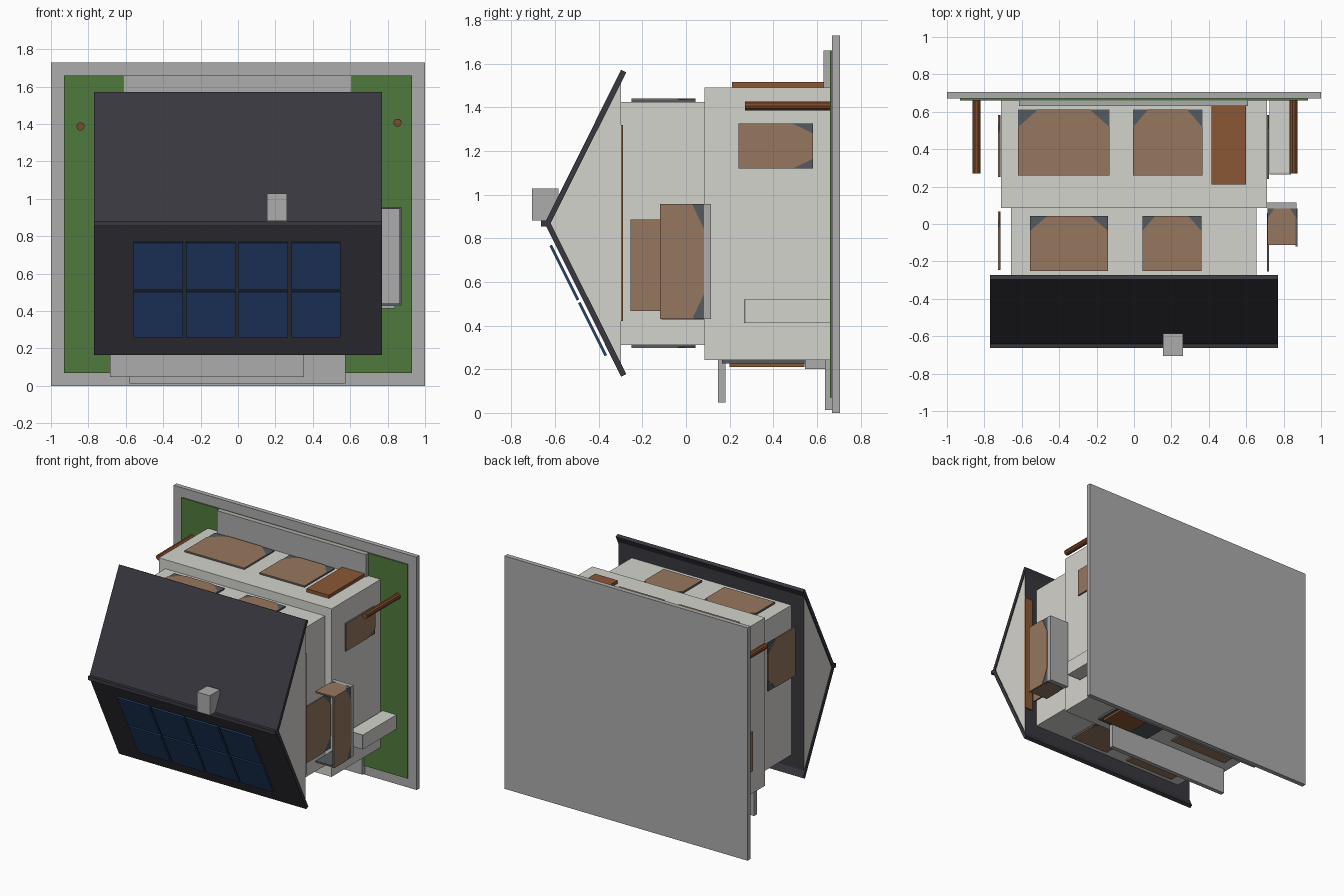
import bpy, bmesh, math
from mathutils import Vector

if "Cube" in bpy.data.objects:
    bpy.data.objects.remove(bpy.data.objects["Cube"])


def mat(name, r, g, b):
    m = bpy.data.materials.new(name)
    lin = [((c / 255 + 0.055) / 1.055) ** 2.4 for c in (r, g, b)]
    m.diffuse_color = (*lin, 1)
    m.use_nodes = True
    m.node_tree.nodes["Principled BSDF"].inputs["Base Color"].default_value = m.diffuse_color
    return m


WALL = mat("wall_cream", 212, 211, 205)
STONE = mat("stone_grey", 172, 172, 173)
GRASS = mat("grass_green", 80, 121, 60)
ROOF = mat("roof_charcoal", 56, 55, 62)
PANE = mat("pane_brown", 150, 119, 95)
GLASS = mat("glass_grey", 84, 91, 95)
WOOD = mat("door_wood", 138, 87, 52)
SOLAR = mat("solar_blue", 36, 66, 112)
TRUNK = mat("trunk_brown", 125, 74, 42)


def finish(name, bm, *mats):
    bmesh.ops.recalc_face_normals(bm, faces=bm.faces)
    me = bpy.data.meshes.new(name)
    bm.to_mesh(me)
    bm.free()
    for m in mats:
        me.materials.append(m)
    ob = bpy.data.objects.new(name, me)
    bpy.context.collection.objects.link(ob)
    return ob


def prism(name, pts, offset, m):
    """Extrude a flat outline of 3D points by an offset vector."""
    bm = bmesh.new()
    f = bm.faces.new([bm.verts.new(p) for p in pts])
    r = bmesh.ops.extrude_face_region(bm, geom=[f])
    new = [v for v in r["geom"] if isinstance(v, bmesh.types.BMVert)]
    bmesh.ops.translate(bm, verts=new, vec=Vector(offset))
    # extrude_face_region drops the source cap only when it keeps a shell; make sure both caps exist
    bmesh.ops.holes_fill(bm, edges=[e for e in bm.edges if e.is_boundary], sides=0)
    return finish(name, bm, m)


def box(name, x, y, z, m):
    pts = [(x[0], y[0], z[0]), (x[1], y[0], z[0]), (x[1], y[1], z[0]), (x[0], y[1], z[0])]
    return prism(name, pts, (0, 0, z[1] - z[0]), m)


def window(name, axis, pos, side, u, y, t=0.012):
    """Grey plate with a brown pane whose two lower corners are cut off."""
    def at(a, b, d):
        return (pos + side * d, b, a) if axis == "x" else (a, b, pos + side * d)

    def off(d):
        return (side * d, 0, 0) if axis == "x" else (0, 0, side * d)

    (u0, u1), (y0, y1) = u, y
    c, k = 0.22 * (u1 - u0), 0.27 * (y1 - y0)
    back = [(u0, y0), (u1, y0), (u1, y1), (u0, y1)]
    front = [(u0, y0), (u1, y0), (u1, y1 - k), (u1 - c, y1), (u0 + c, y1), (u0, y1 - k)]
    prism(name + "_glass", [at(a, b, 0) for a, b in back], off(t - 0.004), GLASS)
    prism(name + "_pane", [at(a, b, t - 0.004) for a, b in front], off(0.004), PANE)


# plot: base slab, lawn and paths
box("base_slab", (-1, 1), (0.67, 0.705), (0, 1.73), STONE)
box("lawn", (-0.93, 0.93), (0.66, 0.67), (0.07, 1.66), GRASS)
box("rear_terrace", (-0.615, 0.61), (0.63, 0.66), (1.48, 1.66), STONE)
box("front_path", (-0.58, 0.575), (0.637, 0.669), (0.013, 0.25), STONE)
box("front_step", (0.0, 0.5), (0.545, 0.65), (0.2, 0.25), STONE)

# house body
box("lower_storey", (-0.71, 0.71), (0.085, 0.66), (0.243, 1.492), WALL)
box("upper_storey", (-0.658, 0.655), (-0.297, 0.085), (0.312, 1.425), WALL)
box("porch_canopy", (-0.685, 0.352), (0.147, 0.18), (0.047, 0.25), STONE)

# attic: cream gable ends, dark soffit
attic = prism("attic", [(-0.763, -0.297, 0.215), (-0.763, -0.297, 1.523), (-0.763, -0.62, 0.869)],
              (1.526, 0, 0), WALL)
attic.data.materials.append(ROOF)
for p in attic.data.polygons:
    p.material_index = 0 if abs(p.normal.x) > 0.5 else 1
box("eave_board", (0.7, 0.765), (-0.297, -0.288), (0.42, 1.32), WOOD)

# roof slopes, ridge, chimney
for s, name in ((1, "upper"), (-1, "lower")):
    prism("roof_slope_" + name,
          [(-0.77, yy, 0.869 + s * dz) for yy, dz in
           ((-0.62, 0), (-0.274, 0.691), (-0.297, 0.703), (-0.648, 0))], (1.54, 0, 0), ROOF)
box("ridge_cap", (-0.77, 0.77), (-0.664, -0.63), (0.855, 0.882), ROOF)
box("chimney", (0.155, 0.262), (-0.705, -0.585), (0.882, 1.028), STONE)

# solar panels standing just off the lower slope
for i in range(4):
    for j, (z0, z1) in enumerate(((0.265, 0.508), (0.52, 0.77))):
        x0 = -0.558 + i * 0.281
        y = [-0.362 - 0.5 * (z - 0.265) for z in (z0, z1)]
        prism(f"solar_panel_{i}_{j}",
              [(x0, y[0], z0), (x0 + 0.264, y[0], z0), (x0 + 0.264, y[1], z1), (x0, y[1], z1)],
              (0, -0.011, -0.005), SOLAR)

# windows on both long walls
for s, zl, zu, name in ((1, 1.492, 1.425, "rear"), (-1, 0.243, 0.312, "front")):
    window(name + "_upper_window_a", "z", zu, s, (-0.555, -0.14), (-0.25, 0.043), 0.015)
    window(name + "_upper_window_b", "z", zu, s, (0.045, 0.36), (-0.25, 0.043), 0.015)
    window(name + "_lower_window_a", "z", zl, s, (-0.62, -0.13), (0.26, 0.613))
window("rear_lower_window_b", "z", 1.492, 1, (-0.005, 0.365), (0.26, 0.613))

# doors
box("rear_door", (0.415, 0.6), (0.21, 0.637), (1.49, 1.516), WOOD)
box("front_door_frame", (0.03, 0.47), (0.165, 0.545), (0.226, 0.25), GLASS)
box("front_door", (0.2, 0.45), (0.2, 0.543), (0.21, 0.23), WOOD)

# side windows (the upper ones stand off the wall)
window("right_lower_window", "x", 0.71, 1, (1.12, 1.325), (0.24, 0.583))
window("right_upper_window", "x", 0.71, 1, (0.467, 0.885), (-0.255, 0.06))
window("left_upper_window", "x", -0.715, -1, (0.94, 1.3), (-0.245, 0.068))
window("left_lower_window", "x", -0.715, -1, (0.42, 0.71), (0.25, 0.583))

# side balcony on a pillar
box("balcony_floor", (0.71, 0.87), (0.083, 0.115), (0.43, 0.957), STONE)
window("balcony_rail_outer", "x", 0.863, 1, (0.43, 0.957), (-0.12, 0.083))
window("balcony_rail_rear", "z", 0.945, 1, (0.715, 0.868), (-0.113, 0.083))
window("balcony_rail_front", "z", 0.44, -1, (0.715, 0.868), (-0.113, 0.083))
box("balcony_pillar", (0.725, 0.84), (0.275, 0.66), (0.413, 0.52), WALL)
box("pillar_cap", (0.725, 0.84), (0.265, 0.275), (0.413, 0.52), STONE)

# tree trunks
for name, x, z in (("left", -0.842, 1.387), ("right", 0.853, 1.407)):
    ring = [(x + 0.022 * math.cos(i * math.pi / 5), 0.27, z + 0.022 * math.sin(i * math.pi / 5))
            for i in range(10)]
    prism("trunk_" + name, ring, (0, 0.392, 0), TRUNK)
